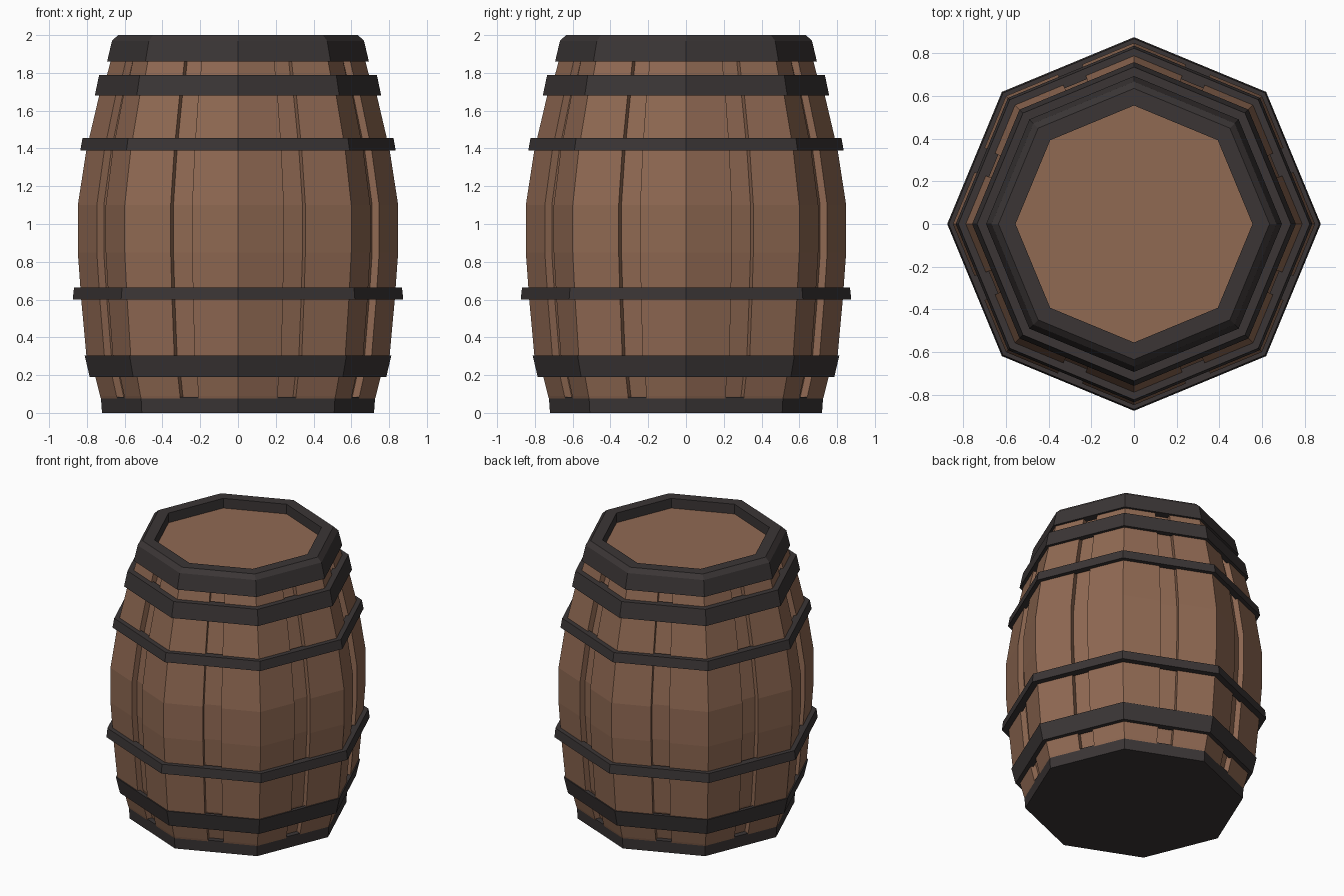
import bpy, math
from mathutils import Vector

if "Cube" in bpy.data.objects:
    bpy.data.objects.remove(bpy.data.objects["Cube"])


def material(name, col):
    m = bpy.data.materials.new(name)
    m.diffuse_color = (*col, 1)
    m.use_nodes = True
    m.node_tree.nodes["Principled BSDF"].inputs["Base Color"].default_value = m.diffuse_color
    return m


WOOD = material("brown wood", (0.28, 0.142, 0.086))
IRON = material("dark iron", (0.043, 0.036, 0.036))
SIDES = 8


def octagon(r):
    return [Vector((r * math.cos(i * math.tau / SIDES), r * math.sin(i * math.tau / SIDES)))
            for i in range(SIDES)]


def grooved(r, depth=0.04, a=0.405, b=0.595):
    # octagon with a shallow groove in the middle of every side
    pts, out = octagon(r), []
    for i, p in enumerate(pts):
        q = pts[(i + 1) % SIDES]
        inward = -(p + q).normalized() * depth
        u, v = p.lerp(q, a), p.lerp(q, b)
        out += [p, u, u + inward, v + inward, v]
    return out


def loft(name, mat, profile, section=octagon, closed=False):
    # stack cross-sections along a (radius, z) profile; closed makes a ring
    verts, faces = [], []
    for r, z in profile:
        verts += [(p.x, p.y, z) for p in section(r)]
    n, m = len(verts) // len(profile), len(profile)
    for k in range(m if closed else m - 1):
        for i in range(n):
            j, k2 = (i + 1) % n, (k + 1) % m
            faces.append((k * n + i, k * n + j, k2 * n + j, k2 * n + i))
    if not closed:
        faces.append(tuple(reversed(range(n))))
        faces.append(tuple(range((m - 1) * n, m * n)))
    mesh = bpy.data.meshes.new(name)
    mesh.from_pydata(verts, [], faces)
    mesh.materials.append(mat)
    ob = bpy.data.objects.new(name, mesh)
    bpy.context.collection.objects.link(ob)
    return ob


# bulging stave body
loft("staves", WOOD, [(0.71, 0.03), (0.73, 0.09), (0.755, 0.19), (0.803, 0.305), (0.83, 0.6),
                      (0.848, 0.85), (0.848, 1.1), (0.803, 1.39), (0.735, 1.68),
                      (0.693, 1.79), (0.675, 1.86), (0.655, 1.9)], grooved)

# flat lid inside the top rim
loft("lid", WOOD, [(0.57, 1.88), (0.57, 1.93)])

# solid iron foot and chamfered top rim
loft("base_band", IRON, [(0.72, 0), (0.726, 0.085)])
loft("top_rim", IRON, [(0.555, 1.86), (0.693, 1.86), (0.667, 1.97), (0.635, 2.0), (0.555, 2.0)],
     closed=True)

# hoops: bottom z, top z, outer radii, inner radii
for name, z0, z1, r0, r1, i0, i1 in [
        ("lower_hoop", 0.19, 0.305, 0.785, 0.812, 0.735, 0.783),
        ("lower_middle_hoop", 0.6, 0.665, 0.875, 0.868, 0.815, 0.815),
        ("upper_middle_hoop", 1.39, 1.455, 0.835, 0.823, 0.785, 0.77),
        ("upper_hoop", 1.68, 1.79, 0.758, 0.735, 0.715, 0.675)]:
    loft(name, IRON, [(i0, z0), (r0, z0), (r1, z1), (i1, z1)], closed=True)
